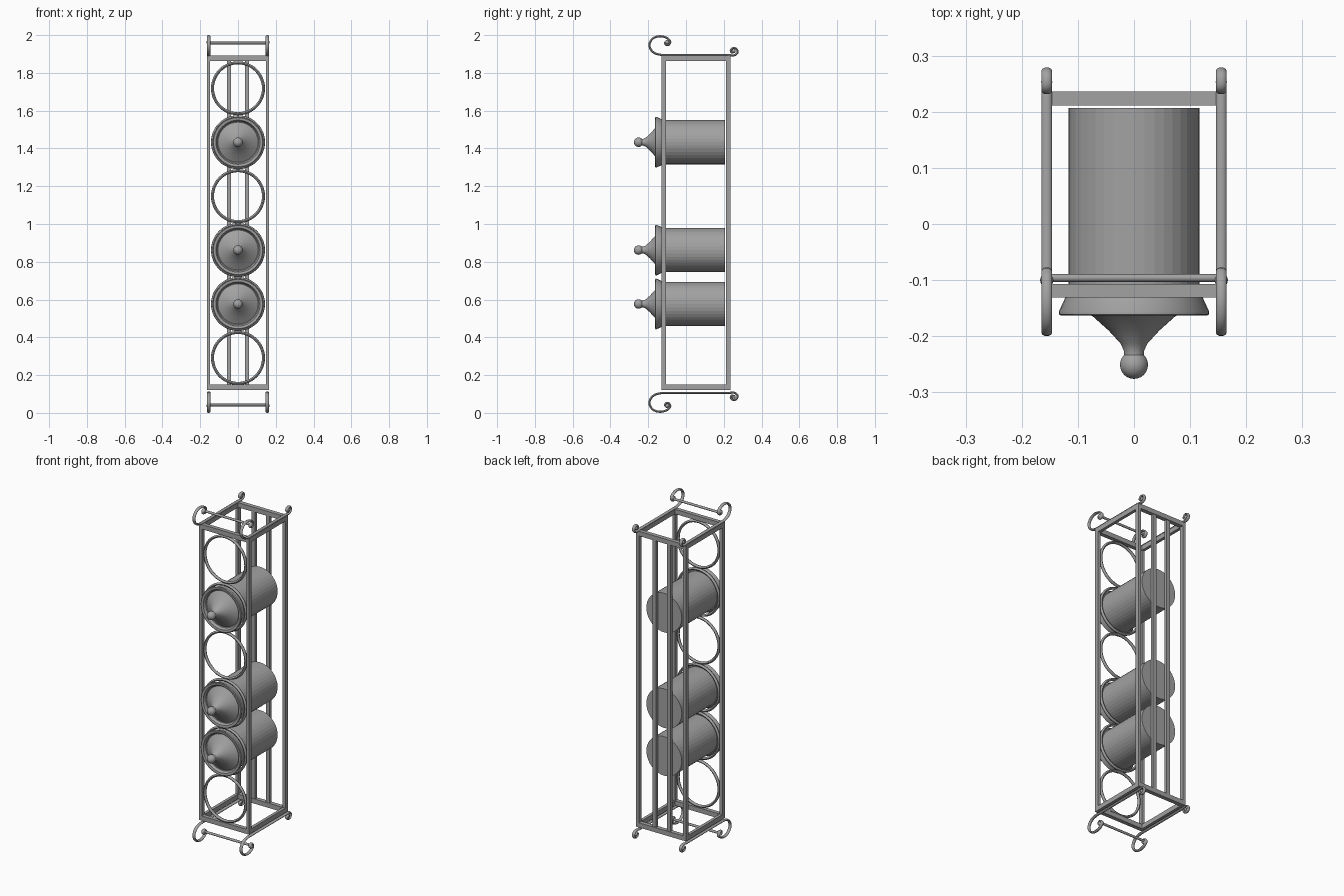
import bpy, bmesh, math
from mathutils import Vector

if "Cube" in bpy.data.objects:
    bpy.data.objects.remove(bpy.data.objects["Cube"])

metal = bpy.data.materials.new("grey_metal")
metal.diffuse_color = (0.36, 0.36, 0.36, 1)
metal.use_nodes = True
metal.node_tree.nodes["Principled BSDF"].inputs["Base Color"].default_value = metal.diffuse_color


def add(name, bm, smooth=None):
    bmesh.ops.recalc_face_normals(bm, faces=bm.faces)
    me = bpy.data.meshes.new(name)
    bm.to_mesh(me)
    bm.free()
    ob = bpy.data.objects.new(name, me)
    bpy.context.collection.objects.link(ob)
    me.materials.append(metal)
    if smooth:
        bpy.ops.object.select_all(action='DESELECT')
        bpy.context.view_layer.objects.active = ob
        ob.select_set(True)
        bpy.ops.object.shade_smooth_by_angle(angle=math.radians(smooth))
    return ob


def box(name, x, y, z):
    bm = bmesh.new()
    bmesh.ops.create_cube(bm, size=1)
    for v in bm.verts:
        v.co = [(a + b) / 2 + c * (b - a) for c, (a, b) in zip(v.co, (x, y, z))]
    return add(name, bm)


def lathe(name, profile, z, steps, smooth=None, closed=False):
    """Turn (radius, y) points about a front-to-back axis at height z."""
    bm = bmesh.new()
    vs = [bm.verts.new((r, y, z)) for r, y in profile]
    es = [bm.edges.new(p) for p in zip(vs, vs[1:])]
    if closed:
        es.append(bm.edges.new((vs[-1], vs[0])))
    bmesh.ops.spin(bm, geom=vs + es, cent=(0, 0, z), axis=(0, 1, 0),
                   angle=math.tau, steps=steps)
    bmesh.ops.remove_doubles(bm, verts=bm.verts, dist=1e-5)
    return add(name, bm, smooth)


def tube(name, points, radii, sides=10):
    """Sweep an oval section (x radius, in-plane radius) along a (y, z) path."""
    bm = bmesh.new()
    rings = []
    for i, (y, z) in enumerate(points):
        a, b = points[max(i - 1, 0)], points[min(i + 1, len(points) - 1)]
        t = Vector((0, b[0] - a[0], b[1] - a[1])).normalized()
        n = Vector((0, -t.z, t.y))
        rings.append([bm.verts.new(Vector((0, y, z)) + n * radii[1] * math.sin(k * math.tau / sides)
                      + Vector((radii[0] * math.cos(k * math.tau / sides), 0, 0))) for k in range(sides)])
    for r, s in zip(rings, rings[1:]):
        for k in range(sides):
            bm.faces.new((r[k], r[k - 1], s[k - 1], s[k]))
    bm.faces.new(rings[0])
    bm.faces.new(rings[-1])
    return add(name, bm, 50)


def rounded(pts, n=4):
    """Smooth a coarse path by Catmull-Rom interpolation."""
    p = [Vector(q) for q in pts]
    p = [p[0]] + p + [p[-1]]
    out = []
    for a, b, c, d in zip(p, p[1:], p[2:], p[3:]):
        for k in range(n):
            t = k / n
            out.append(tuple(0.5 * (2 * b + (c - a) * t + (2 * a - 5 * b + 4 * c - d) * t * t
                                    + (3 * b - a - 3 * c + d) * t ** 3)))
    return out + [tuple(p[-1])]


# Frame: four posts, top and bottom rails, two back slats
X, YF, YB = 0.165, -0.131, 0.236
for s in (-1, 1):
    side = sorted((s * X, s * (X - 0.018)))
    box("front_post", side, (YF, YF + 0.024), (0.122, 1.892))
    box("back_post", side, (YB - 0.025, YB), (0.122, 1.892))
    box("back_slat", sorted((s * 0.036, s * 0.059)), (YB - 0.022, YB - 0.004), (0.13, 1.88))
    for z in (0.122, 1.864):
        box("side_rail", side, (YF, YB), (z, z + 0.028))
for z in (0.122, 1.864):
    box("front_rail", (-X, X), (YF, YF + 0.024), (z, z + 0.028))
    box("back_rail", (-X, X), (YB - 0.025, YB), (z, z + 0.028))

# Scrolled bars on both sides, top and bottom
front_curl = [(-0.100, 1.966), (-0.110, 1.961), (-0.106, 1.948), (-0.090, 1.950), (-0.084, 1.968),
              (-0.105, 1.987), (-0.140, 1.994), (-0.174, 1.983), (-0.193, 1.955),
              (-0.188, 1.926), (-0.165, 1.904), (-0.130, 1.895)]
back_curl = [(0.225, 1.895), (0.255, 1.893), (0.273, 1.908), (0.266, 1.928), (0.246, 1.930),
             (0.237, 1.916), (0.246, 1.907), (0.255, 1.914)]
path = rounded(front_curl) + rounded(back_curl)
for flip in (False, True):
    pts = [(y, 2 - z) for y, z in path] if flip else path
    for s in (-1, 1):
        ob = tube("scroll_bar", pts, (0.0095, 0.006))
        ob.location.x = s * 0.1555
        # Rolled bead at the heart of each curl
        for y, z, r in ((-0.100, 1.962, 0.012), (0.253, 1.915, 0.010)):
            bm = bmesh.new()
            bmesh.ops.create_uvsphere(bm, u_segments=12, v_segments=8, radius=r)
            bead = add("curl_bead", bm, 60)
            bead.location = (s * 0.1555, y, 2 - z if flip else z)
    # Cross rod joining the two curls
    bm = bmesh.new()
    bmesh.ops.create_cone(bm, cap_ends=True, segments=12, radius1=0.007, radius2=0.007, depth=0.311)
    rod = add("cross_rod", bm, 50)
    rod.rotation_euler.y = math.pi / 2
    rod.location = (0, -0.096, 0.042 if flip else 1.958)

# Six holding rings on the front
heights = [0.291 + 0.2855 * i for i in range(6)]
section = [(0.135 + 0.008 * math.cos(k * math.tau / 8), -0.119 + 0.009 * math.sin(k * math.tau / 8))
           for k in range(8)]
for z in heights:
    lathe("holding_ring", section, z, 48, 50, closed=True)

# Three canisters with dished lids and ball knobs
body = [(0, 0.207), (0.117, 0.207), (0.117, -0.13), (0, -0.13)]
knob = [(0.025 * math.sin(a), -0.251 - 0.025 * math.cos(a))
        for a in [math.radians(d) for d in range(135, -1, -15)]]
knob[-1] = (0, -0.276)
lid = [(0, -0.128), (0.121, -0.128), (0.134, -0.156), (0.134, -0.161), (0.130, -0.163),
       (0.117, -0.161), (0.110, -0.146), (0.106, -0.144), (0.073, -0.165),
       (0.045, -0.190), (0.024, -0.213), (0.018, -0.226)] + knob
for i in (1, 2, 4):
    lathe("canister_body", body, heights[i], 40)
    lathe("canister_lid", lid, heights[i], 40, 30)
